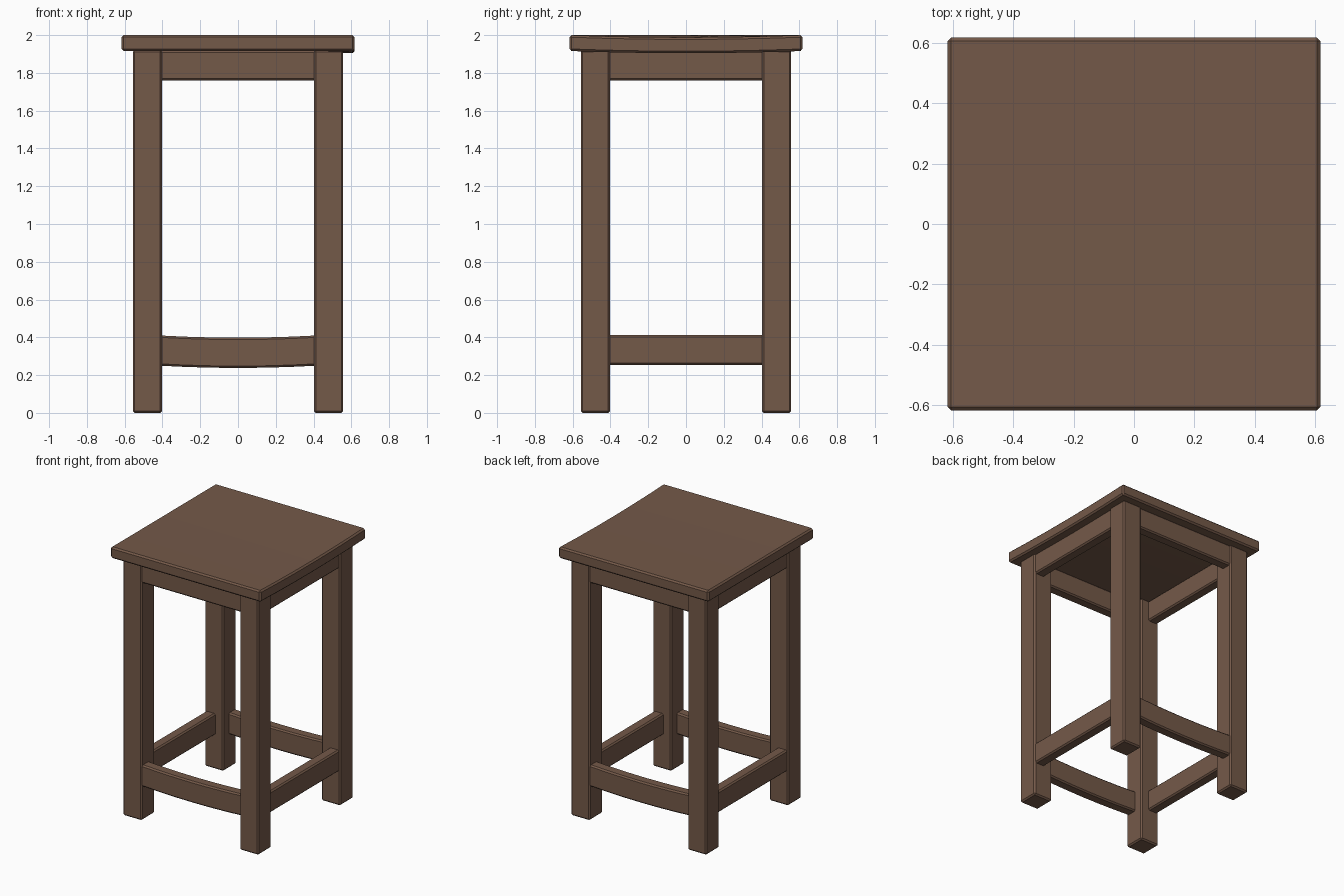
import bpy, bmesh

if "Cube" in bpy.data.objects:
    bpy.data.objects.remove(bpy.data.objects["Cube"])

wood = bpy.data.materials.new("brown wood")
wood.diffuse_color = (0.175, 0.1, 0.066, 1)
wood.use_nodes = True
wood.node_tree.nodes["Principled BSDF"].inputs["Base Color"].default_value = wood.diffuse_color


def box(name, lo, hi, bevel=0.01, cut_axis=None, cuts=0, sag=None):
    """Chamfered box between two corners, optionally sliced and sagged."""
    bm = bmesh.new()
    bmesh.ops.create_cube(bm, size=1)
    for v in bm.verts:
        for i in range(3):
            v.co[i] = lo[i] if v.co[i] < 0 else hi[i]
    bmesh.ops.bevel(bm, geom=bm.edges[:], offset=bevel, segments=1,
                    affect='EDGES', profile=0.5)
    # evenly spaced slices let the part bend
    for k in range(1, cuts + 1):
        p = [0, 0, 0]
        n = [0, 0, 0]
        p[cut_axis] = lo[cut_axis] + (hi[cut_axis] - lo[cut_axis]) * k / (cuts + 1)
        n[cut_axis] = 1
        bmesh.ops.bisect_plane(bm, geom=bm.verts[:] + bm.edges[:] + bm.faces[:],
                               plane_co=p, plane_no=n)
    if sag:
        for v in bm.verts:
            v.co.z -= sag(v.co)
    bmesh.ops.recalc_face_normals(bm, faces=bm.faces[:])
    me = bpy.data.meshes.new(name)
    bm.to_mesh(me)
    bm.free()
    me.materials.append(wood)
    ob = bpy.data.objects.new(name, me)
    bpy.context.collection.objects.link(ob)
    return ob


OUT, IN = 0.557, 0.402     # leg outer and inner faces
R_OUT, R_IN = 0.548, 0.468  # rail outer and inner faces
END = 0.415                # rail ends, tucked into the legs
S = 0.617                  # seat half width

# seat, its right side dipping slightly in the middle
box("seat", (-S, -S, 1.916), (S, S, 2.0), 0.011, 1, 5,
    lambda c: 0.012 * (1 - (c.y / S) ** 2) * (c.x + S) / (2 * S))

# legs
for sx, xn in ((-1, "left"), (1, "right")):
    for sy, yn in ((-1, "front"), (1, "back")):
        xs = sorted((sx * IN, sx * OUT))
        ys = sorted((sy * IN, sy * OUT))
        box(f"{yn}_{xn}_leg", (xs[0], ys[0], 0), (xs[1], ys[1], 1.92))


# aprons under the seat and stretchers near the floor
def bow(c):
    return 0.012 * (1 - (c.x / END) ** 2)


for s, yn, xn in ((-1, "front", "left"), (1, "back", "right")):
    a, b = sorted((s * R_IN, s * R_OUT))
    box(f"{yn}_apron", (-END, a, 1.76), (END, b, 1.918))
    box(f"{xn}_apron", (a, -END, 1.76), (b, END, 1.918))
    box(f"{yn}_stretcher", (-END, a, 0.25), (END, b, 0.41), 0.01, 0, 5, bow)
    box(f"{xn}_stretcher", (a, -END, 0.253), (b, END, 0.412))
